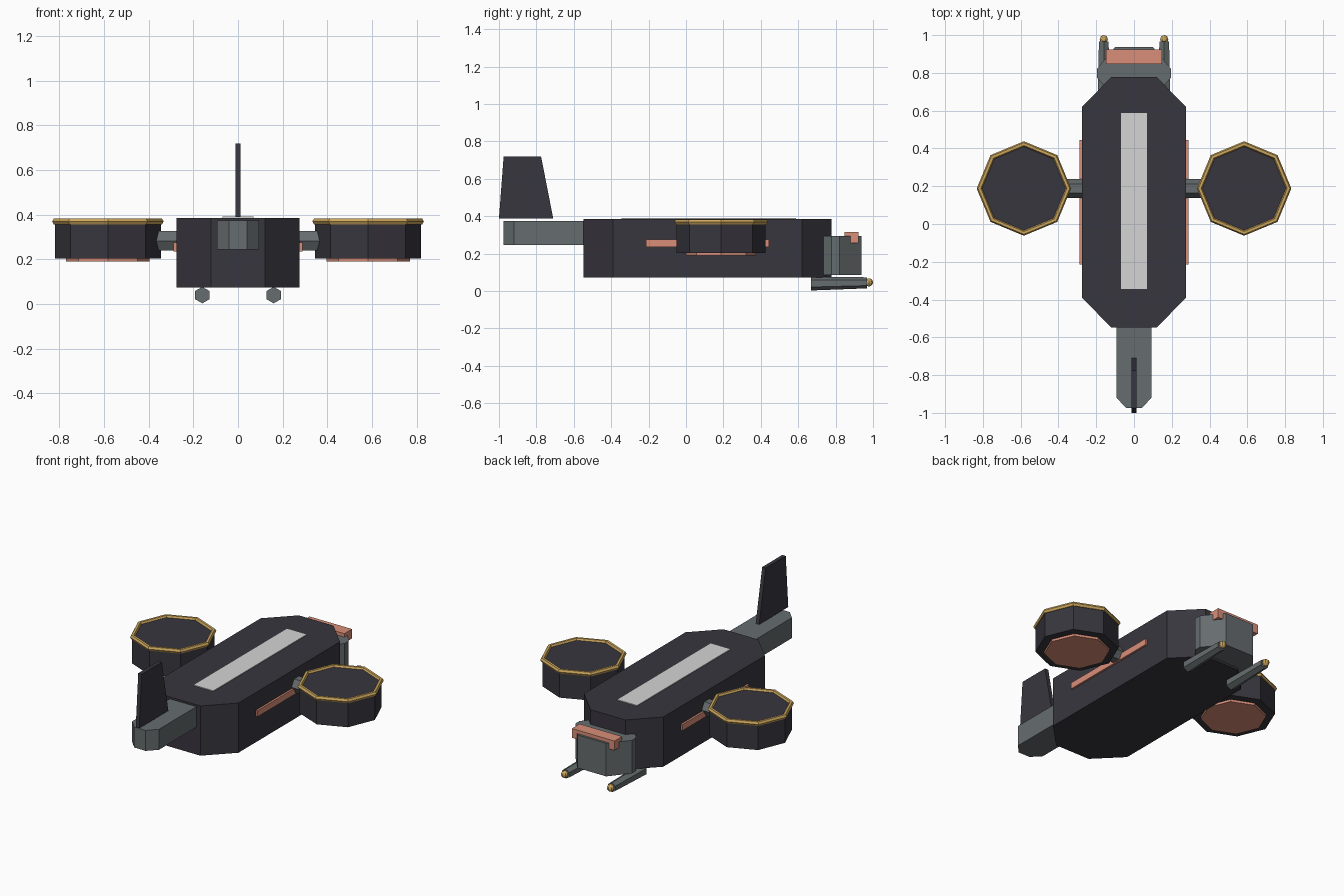
import bpy, bmesh, math
from mathutils import Vector, Matrix

cube = bpy.data.objects.get("Cube")
if cube:
    bpy.data.objects.remove(cube, do_unlink=True)


def material(name, *rgb):
    # display values converted to linear
    col = [((c / 255 + 0.055) / 1.055) ** 2.4 for c in rgb] + [1.0]
    m = bpy.data.materials.new(name)
    m.use_nodes = True
    m.diffuse_color = col
    m.node_tree.nodes["Principled BSDF"].inputs["Base Color"].default_value = col
    return m


dark = material("dark_hull", 56, 54, 62)
grey = material("steel_grey", 102, 108, 110)
white = material("pale_stripe", 213, 213, 213)
copper = material("copper", 218, 143, 121)
gold = material("gold", 204, 166, 92)


def finish(bm, name, mat):
    bmesh.ops.recalc_face_normals(bm, faces=bm.faces)
    me = bpy.data.meshes.new(name)
    bm.to_mesh(me)
    bm.free()
    me.materials.append(mat)
    ob = bpy.data.objects.new(name, me)
    bpy.context.collection.objects.link(ob)
    return ob


def prism(name, mat, outline, offset):
    """Extrude a closed outline of 3D points along an offset."""
    bm = bmesh.new()
    face = bm.faces.new([bm.verts.new(p) for p in outline])
    new = bmesh.ops.extrude_face_region(bm, geom=[face])["geom"]
    verts = [v for v in new if isinstance(v, bmesh.types.BMVert)]
    bmesh.ops.translate(bm, verts=verts, vec=Vector(offset))
    return finish(bm, name, mat)


def chamfered(name, mat, half, y0, y1, z0, z1, cx, cy):
    """Upright block with its four vertical corners cut off."""
    a = half - cx
    pts = [(half, y0 + cy), (half, y1 - cy), (a, y1), (-a, y1),
           (-half, y1 - cy), (-half, y0 + cy), (-a, y0), (a, y0)]
    return prism(name, mat, [(x, y, z0) for x, y in pts], (0, 0, z1 - z0))


def box(name, mat, x0, x1, y0, y1, z0, z1):
    pts = [(x0, y0, z0), (x1, y0, z0), (x1, y1, z0), (x0, y1, z0)]
    return prism(name, mat, pts, (0, 0, z1 - z0))


def rod(name, mat, start, end, r0, r1, sides, twist=0):
    """Straight or tapered rod between two points."""
    start, end = Vector(start), Vector(end)
    axis = end - start
    bm = bmesh.new()
    rot = axis.to_track_quat('Z', 'Y').to_matrix().to_4x4()
    bmesh.ops.create_cone(bm, cap_ends=True, segments=sides, radius1=r0, radius2=r1,
                          depth=axis.length,
                          matrix=Matrix.Translation((start + end) / 2) @ rot
                          @ Matrix.Rotation(twist, 4, 'Z'))
    return finish(bm, name, mat)


def ring(name, mat, centre, major, minor, sides, minor_sides):
    """Faceted hoop lying flat."""
    bm = bmesh.new()
    loops = []
    for i in range(sides):
        a = math.tau * i / sides
        loop = []
        for j in range(minor_sides):
            b = math.tau * j / minor_sides
            r = major + minor * math.cos(b)
            loop.append(bm.verts.new((centre[0] + r * math.cos(a), centre[1] + r * math.sin(a),
                                      centre[2] + minor * math.sin(b))))
        loops.append(loop)
    for i in range(sides):
        p, q = loops[i], loops[(i + 1) % sides]
        for j in range(minor_sides):
            k = (j + 1) % minor_sides
            bm.faces.new((p[j], q[j], q[k], p[k]))
    return finish(bm, name, mat)


# Main body, tail boom and nose
chamfered("hull", dark, 0.276, -0.547, 0.777, 0.073, 0.386, 0.155, 0.157)
chamfered("tail_boom", grey, 0.093, -0.975, -0.45, 0.245, 0.374, 0.053, 0.055)
chamfered("nose", grey, 0.197, 0.66, 0.937, 0.086, 0.294, 0.097, 0.117)
box("nose_visor", copper, -0.148, 0.148, 0.847, 0.923, 0.257, 0.316)
box("roof_stripe", white, -0.07, 0.07, -0.345, 0.587, 0.382, 0.391)

# Tail fin
fin = [(-1.0, 0.389), (-0.71, 0.389), (-0.775, 0.72), (-0.975, 0.72)]
prism("tail_fin", dark, [(-0.012, y, z) for y, z in fin], (0.024, 0, 0))

# Mirrored parts
for side, s in (("left", 1), ("right", -1)):
    x, y = s * 0.583, 0.188
    box(side + "_side_stripe", copper, s * 0.27, s * 0.288, -0.215, 0.445, 0.236, 0.275)
    # hexagonal arm, flat side up
    hexagon = [(s * 0.2, y + 0.05 * math.cos(k * math.pi / 3),
                0.283 + 0.05 * math.sin(k * math.pi / 3)) for k in range(6)]
    prism(side + "_arm", grey, hexagon, (s * 0.25, 0, 0))
    # rotor pod
    rod(side + "_pod", dark, (x, y, 0.204), (x, y, 0.372), 0.238, 0.238, 8)
    rod(side + "_pod_vent", copper, (x, y, 0.19), (x, y, 0.21), 0.187, 0.187, 8)
    ring(side + "_pod_rim", gold, (x, y, 0.37), 0.235, 0.015, 8, 6)
    # gun under the nose, point down
    gx = s * 0.16
    points = [(gx + 0.037 * math.sin(k * math.pi / 3), 0.667,
               0.04 + 0.037 * math.cos(k * math.pi / 3)) for k in range(6)]
    gun = prism(side + "_gun", grey, points, (0, 0.3, 0))
    for v in gun.data.vertices:
        if v.co.y > 0.8:
            v.co.x = gx + (v.co.x - gx) * 0.8
            v.co.z = 0.044 + (v.co.z - 0.04) * 0.8
    bm = bmesh.new()
    bmesh.ops.create_uvsphere(bm, u_segments=8, v_segments=6, radius=0.022,
                              matrix=Matrix.Translation((gx, 0.978, 0.046)))
    finish(bm, side + "_gun_tip", gold)
